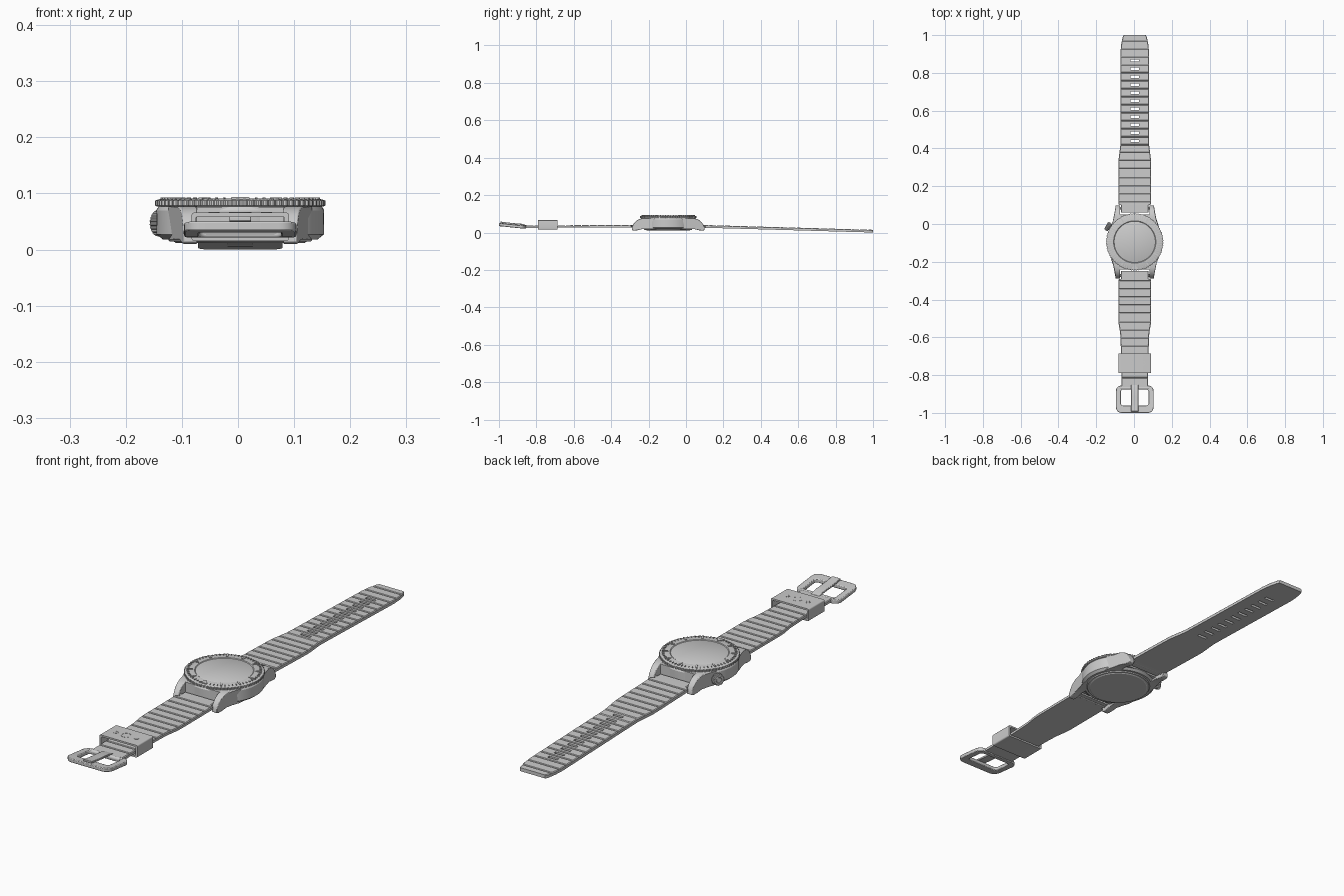
import bpy, bmesh, math
from mathutils import Vector, Matrix

if "Cube" in bpy.data.objects:
    bpy.data.objects.remove(bpy.data.objects["Cube"])

CX, CY = 0.004, -0.095          # watch centre


def finish(bm, name, loc=(0, 0, 0), rot=None, bevel=0, angle=30):
    bmesh.ops.remove_doubles(bm, verts=bm.verts, dist=1e-5)
    bmesh.ops.recalc_face_normals(bm, faces=bm.faces)
    me = bpy.data.meshes.new(name)
    bm.to_mesh(me)
    bm.free()
    ob = bpy.data.objects.new(name, me)
    bpy.context.collection.objects.link(ob)
    ob.location = loc
    if rot:
        ob.rotation_euler = rot
    if bevel:
        m = ob.modifiers.new("bevel", 'BEVEL')
        m.width, m.segments, m.limit_method = bevel, 2, 'ANGLE'
    bpy.ops.object.select_all(action='DESELECT')
    ob.select_set(True)
    bpy.context.view_layer.objects.active = ob
    bpy.ops.object.shade_smooth_by_angle(angle=math.radians(angle))
    return ob


def lathe(name, prof, seg=96, closed=False, tooth=None, **kw):
    """Revolve (r, z) points about z; tooth(i) lowers radii flagged by a third value."""
    bm = bmesh.new()
    rings = []
    for i in range(seg):
        a = 2 * math.pi * i / seg
        ring = []
        for p in prof:
            r = p[0] - (tooth(i) if tooth and len(p) > 2 else 0)
            ring.append(bm.verts.new((r * math.cos(a), r * math.sin(a), p[1])))
        rings.append(ring)
    n = len(prof)
    for i in range(seg):
        A, B = rings[i], rings[(i + 1) % seg]
        for j in range(n if closed else n - 1):
            k = (j + 1) % n
            bm.faces.new((A[j], B[j], B[k], A[k]))
    return finish(bm, name, **kw)


def loft(bm, loops):
    """Skin between matching closed loops and cap both ends."""
    vs = [[bm.verts.new(p) for p in l] for l in loops]
    n = len(vs[0])
    for A, B in zip(vs, vs[1:]):
        for j in range(n):
            k = (j + 1) % n
            bm.faces.new((A[j], A[k], B[k], B[j]))
    bm.faces.new(vs[0])
    bm.faces.new(vs[-1])


def interp(pts, t):
    for (a, u), (b, v) in zip(pts, pts[1:]):
        if t <= b:
            return u + (v - u) * max(0, t - a) / (b - a)
    return pts[-1][1]


def round_rect(w, h, r, n=6):
    out = []
    for q, (sx, sy) in enumerate(((1, 1), (-1, 1), (-1, -1), (1, -1))):
        for i in range(n + 1):
            a = math.pi / 2 * (q + i / n)
            out.append((sx * (w - r) + r * math.cos(a), sy * (h - r) + r * math.sin(a)))
    return out


# case, caseback and crystal
lathe("case", [(0, .018), (.138, .018), (.149, .027), (.1495, .07), (.145, .078), (0, .078)], loc=(CX, CY, 0))
lathe("caseback", [(0, .012), (.115, .012), (.118, .014), (.126, .014), (.13, .02), (0, .02)], loc=(CX, CY, 0))
lathe("crystal", [(0, .0905), (.106, .0905), (.109, .089), (.109, .077), (0, .077)], loc=(CX, CY, 0))

# toothed rotating bezel
lathe("bezel", [(.109, .077), (.109, .0885), (.112, .091), (.146, .0895, 1), (.152, .087, 1), (.152, .0785, 1), (.149, .077, 1)],
      seg=288, closed=True, tooth=lambda i: .003 if i % 4 < 2 else 0, loc=(CX, CY, 0))

# raised bezel markers: ticks, hour bars and a pointer
bm = bmesh.new()
for i in range(60):
    hour = i % 5 == 0
    if i == 45:
        continue
    L, W = (.024, .007) if hour else (.009, .0025)
    m = Matrix.Rotation(2 * math.pi * i / 60, 4, 'Z') @ Matrix.Translation((.142 - L / 2, 0, .09)) @ Matrix.Diagonal((L, W, .006, 1))
    bmesh.ops.create_cube(bm, size=1, matrix=m)
tri = [(-.016, -.142), (.016, -.142), (0, -.116)]
loft(bm, [[(x, y, z) for x, y in tri] for z in (.087, .0935)])
finish(bm, "bezel_markers", loc=(CX, CY, 0))

# four lugs: side profile, inner face straight and outer face tapering
side = [(.05, .077), (.135, .077), (.155, .072), (.172, .062), (.186, .045), (.194, .028), (.194, .013),
        (.183, .01), (.165, .012), (.14, .018), (.05, .018)]
outer = [(.05, .128), (.075, .128), (.11, .116), (.15, .107), (.194, .101)]
for sx in (1, -1):
    for sy in (1, -1):
        bm = bmesh.new()
        pts = [(.05, .077), (.08, .077), (.11, .077)] + side[1:-1] + [(.11, .018), (.08, .018), (.05, .018)]
        loft(bm, [[(sx * .077, sy * y, z) for y, z in pts],
                  [(sx * interp(outer, y), sy * y, z) for y, z in pts]])
        finish(bm, "lug", loc=(CX, CY, 0), bevel=.002)

# flat case shoulders and strap bars between the lugs
bm = bmesh.new()
for s in (1, -1):
    bmesh.ops.create_cube(bm, size=1, matrix=Matrix.Translation((0, s * .1, .051)) @ Matrix.Diagonal((.16, .09, .05, 1)))
    bmesh.ops.create_cone(bm, cap_ends=True, segments=16, radius1=.007, radius2=.007, depth=.17,
                          matrix=Matrix.Translation((0, s * .178, .032)) @ Matrix.Rotation(math.pi / 2, 4, 'Y'))
finish(bm, "case_shoulders", loc=(CX, CY, 0))

# crown, fluted, with a neck
rot = (0, math.pi / 2, math.radians(150))
tip = Vector((math.cos(math.radians(150)), math.sin(math.radians(150)), 0))
base = Vector((CX, CY, .047)) + tip * .14
lathe("crown", [(0, .013), (.02, .013, 1), (.0235, .016, 1), (.0235, .031, 1), (.02, .035, 1), (.012, .035), (.01, .0335), (0, .0335)],
      seg=80, tooth=lambda i: .002 if i % 4 < 2 else 0, loc=base, rot=rot)
lathe("crown_neck", [(0, -.01), (.015, -.01), (.015, .015), (0, .015)], seg=32, loc=base, rot=rot)


def strap(name, y0, y1, width, ztop, thick, slots):
    """Ribbed band with cross grooves and open buckle slots."""
    ys = {y0: 0, y1: 0}
    for y, _ in width:
        if y0 < y < y1:
            ys[y] = 0
    for s in slots:
        ys[s - .006] = ys[s + .006] = 0
    g = .44 + .02125 - .0425 * 40
    while g < y1 - .012:
        if g > y0 + .04:
            for d, depth in ((-.004, 0), (-.002, .003), (.002, .003), (.004, 0)):
                ys[g + d] = depth
        g += .0425
    rows = sorted(ys)
    bm = bmesh.new()
    top, bot = [], []
    for y in rows:
        w, z = interp(width, y), interp(ztop, y)
        xs = (-w, -w + .003, -.022, 0, .022, w - .003, w)
        drop = (.003, 0, 0, -.0007, 0, 0, .003)
        top.append([bm.verts.new((x, y, z - max(d, ys[y]))) for x, d in zip(xs, drop)])
        bot.append([bm.verts.new((x, y, z - thick)) for x in xs])
    cells = set()
    for i in range(len(rows) - 1):
        mid = (rows[i] + rows[i + 1]) / 2
        hole = any(abs(mid - s) < .006 for s in slots)
        cells |= {(i, j) for j in range(6) if not (hole and j in (2, 3))}
    for i, j in cells:
        c = ((i, j), (i, j + 1), (i + 1, j + 1), (i + 1, j))
        for L in (top, bot):
            bm.faces.new([L[a][b] for a, b in c])
        for k, n in enumerate(((i - 1, j), (i, j + 1), (i + 1, j), (i, j - 1))):
            if n not in cells:
                (a, b), (d, e) = c[k], c[(k + 1) % 4]
                bm.faces.new((top[a][b], top[d][e], bot[d][e], bot[a][b]))
    finish(bm, name, loc=(CX, 0, 0), angle=20)


# long strap with slots, short strap for the buckle
strap("long_strap", .06, 1.0,
      [(.06, .074), (.1, .074), (.104, .087), (.3, .087), (.34, .086), (.38, .081), (.42, .076), (.46, .0755),
       (.91, .0755), (.95, .072), (.99, .064), (1.0, .058)],
      [(.06, .04), (.1, .04), (1.0, .0145)], .0145, [.44 + .0425 * k for k in range(11)])
strap("short_strap", -.872, -.25,
      [(-.872, .07), (-.8, .07), (-.68, .073), (-.62, .075), (-.58, .077), (-.53, .085), (-.5, .087), (-.294, .087), (-.29, .074), (-.25, .074)],
      [(-.872, .038), (-.25, .04)], .013, [])

# keeper loop: hollow band with three round studs
bm = bmesh.new()
loops = [round_rect(.087, .0255, .006), round_rect(.079, .0185, .004)]
v = [[[bm.verts.new((x, y, z)) for x, z in l] for y in (-.052, .052)] for l in loops]
n = len(loops[0])
for j in range(n):
    k = (j + 1) % n
    for A, B in ((v[0][0], v[0][1]), (v[1][0], v[1][1]), (v[0][0], v[1][0]), (v[0][1], v[1][1])):
        bm.faces.new((A[j], A[k], B[k], B[j]))
finish(bm, "keeper", loc=(CX, -.738, .0405))
for x, r in ((-.047, .01), (0, .02), (.047, .01)):
    lathe("keeper_ring", [(r, .064), (r, .0668), (r - .003, .0668), (r - .003, .064)], seg=32, closed=True, loc=(CX + x, -.738, 0))

# buckle frame, tilted up towards its tip
tilt = lambda y: .029 + .013 * min(1, max(0, (-.86 - y) / .13)) ** 1.3
bm = bmesh.new()
out = [(x, y - .9275) for x, y in round_rect(.1, .0725, .03)]
inn = [(x, y - .9185) for x, y in round_rect(.073, .0425, .012)]
layers = [[bm.verts.new((x, y, tilt(y) + d)) for x, y in l] for l, d in ((out, -.008), (out, .008), (inn, .008), (inn, -.008))]
for q in range(4):
    A, B = layers[q], layers[(q + 1) % 4]
    for j in range(n):
        k = (j + 1) % n
        bm.faces.new((A[j], A[k], B[k], B[j]))
finish(bm, "buckle_frame", loc=(CX, 0, 0), bevel=.003)

# buckle prong and hinge bar
bm = bmesh.new()
path = [(-.852, .036), (-.88, .044), (-.92, .047), (-.96, .051), (-.992, .056)]
loft(bm, [[(-.019, y, z - .005), (.019, y, z - .005), (.019, y, z + .003), (-.019, y, z + .003)] for y, z in path])
finish(bm, "buckle_prong", loc=(CX, 0, 0), bevel=.0015)
bm = bmesh.new()
bmesh.ops.create_cone(bm, cap_ends=True, segments=20, radius1=.009, radius2=.009, depth=.15)
finish(bm, "hinge_bar", loc=(CX, -.868, .031), rot=(0, math.pi / 2, 0))
